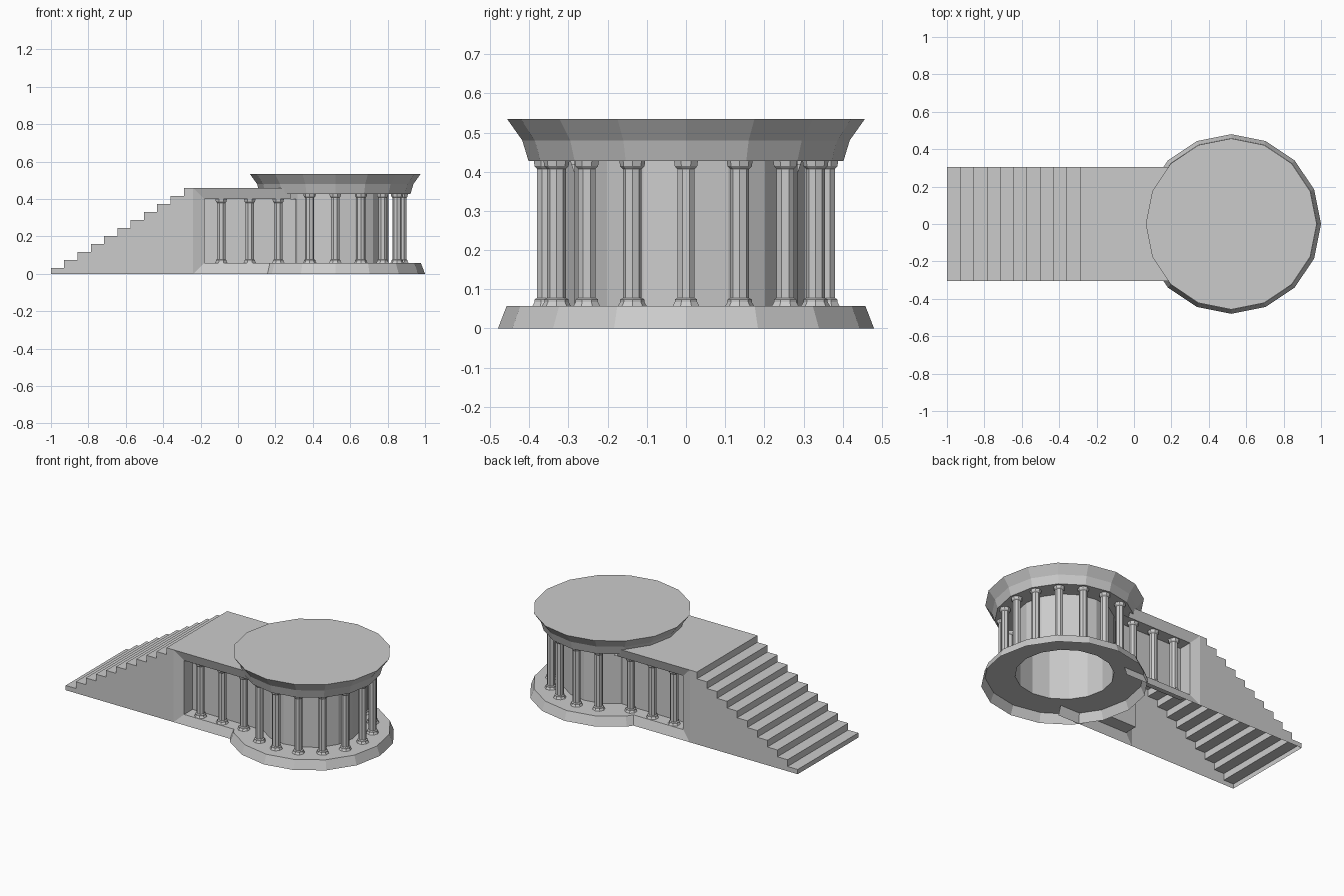
import bpy, bmesh
from math import cos, sin, pi, radians

if "Cube" in bpy.data.objects:
    bpy.data.objects.remove(bpy.data.objects["Cube"])

CX = 0.52  # rotunda centre


def make_object(name, bm):
    bmesh.ops.remove_doubles(bm, verts=bm.verts, dist=1e-5)
    bmesh.ops.recalc_face_normals(bm, faces=bm.faces)
    me = bpy.data.meshes.new(name)
    bm.to_mesh(me)
    bm.free()
    ob = bpy.data.objects.new(name, me)
    bpy.context.collection.objects.link(ob)
    return ob


def lathe(bm, profile, sides, cx, cy, turn=0.0):
    """Revolve an (r, z) profile into flat faces."""
    rings = []
    for r, z in profile:
        if r == 0:
            rings.append([bm.verts.new((cx, cy, z))] * sides)
        else:
            rings.append([bm.verts.new((cx + r * cos(turn + 2 * pi * i / sides),
                                        cy + r * sin(turn + 2 * pi * i / sides), z))
                          for i in range(sides)])
    for a, b in zip(rings, rings[1:]):
        for i in range(sides):
            j = (i + 1) % sides
            quad = [a[i], a[j], b[j], b[i]]
            bm.faces.new(list(dict.fromkeys(quad)))


def face(bm, pts):
    return bm.faces.new([bm.verts.new(p) for p in pts])


# rotunda: open plinth, drum and flared roof in one revolved shell
bm = bmesh.new()
lathe(bm, [(0.48, 0), (0.458, 0.057), (0.285, 0.057), (0.285, 0.427),
           (0.402, 0.427), (0.418, 0.48), (0.457, 0.535), (0, 0.535)], 16, CX, 0)
make_object("rotunda", bm)


# columns
def column(bm, x, y, top, turn):
    lathe(bm, [(0.037, 0.057), (0.031, 0.067), (0.031, 0.074), (0.024, 0.078),
               (0.024, top - 0.02), (0.031, top - 0.013), (0.033, top)],
          8, x, y, turn + pi / 8)


bm = bmesh.new()
for k in range(-5, 6):
    a = radians(22.5 * k)
    column(bm, CX + 0.358 * cos(a), 0.358 * sin(a), 0.427, a)
make_object("rotunda_columns", bm)

bm = bmesh.new()
for x in (-0.09, 0.063, 0.215):
    for y in (-0.247, 0.247):
        column(bm, x, y, 0.40, 0)
make_object("walkway_columns", bm)

# stair profile in x, z
W, TOP, RUN = 0.305, 0.46, 0.071
steps = [(-1.0, 0.0)]
for i in range(11):
    z = 0.03 + 0.043 * i
    x = -1.0 + RUN * i
    steps += [(x, z), (x + RUN if i < 10 else 0.28, z)]

# stair treads, risers and deck
bm = bmesh.new()
for (x0, z0), (x1, z1) in zip(steps, steps[1:]):
    face(bm, [(x0, -W, z0), (x1, -W, z1), (x1, W, z1), (x0, W, z0)])

# side walls with a bevelled, recessed bay on each side
X0, X1, XE = -0.24, -0.18, 0.31
Z0, Z1, Y1, Y2 = 0.057, 0.40, 0.285, 0.2
for s in (-1, 1):
    side = steps[:-1] + [(X0, TOP), (X0, 0)]
    face(bm, [(x, s * W, z) for x, z in side])
    # loops across the bay: outer edge, bevel, back of recess
    lower = [(W, 0), (Y1, Z0), (Y2, Z0)]
    upper = [(W, TOP), (Y1, Z1), (Y2, Z1)]
    left = [X0, X1, X1]
    for i in range(2):
        (ya, la), (yb, lb) = lower[i], lower[i + 1]
        ua, ub = upper[i][1], upper[i + 1][1]
        xa, xb = left[i], left[i + 1]
        ea = 0.28 if i == 0 else XE
        face(bm, [(xa, s * ya, la), (xb, s * yb, lb), (XE, s * yb, lb), (XE, s * ya, la)])
        face(bm, [(xa, s * ya, ua), (xb, s * yb, ub), (ea, s * yb, ub), (ea, s * ya, ua)])
        face(bm, [(xa, s * ya, la), (xb, s * yb, lb), (xb, s * yb, ub), (xa, s * ya, ua)])
    face(bm, [(X1, s * Y2, Z0), (XE, s * Y2, Z0), (XE, s * Y2, Z1), (X1, s * Y2, Z1)])
make_object("stairs_and_walkway", bm)
